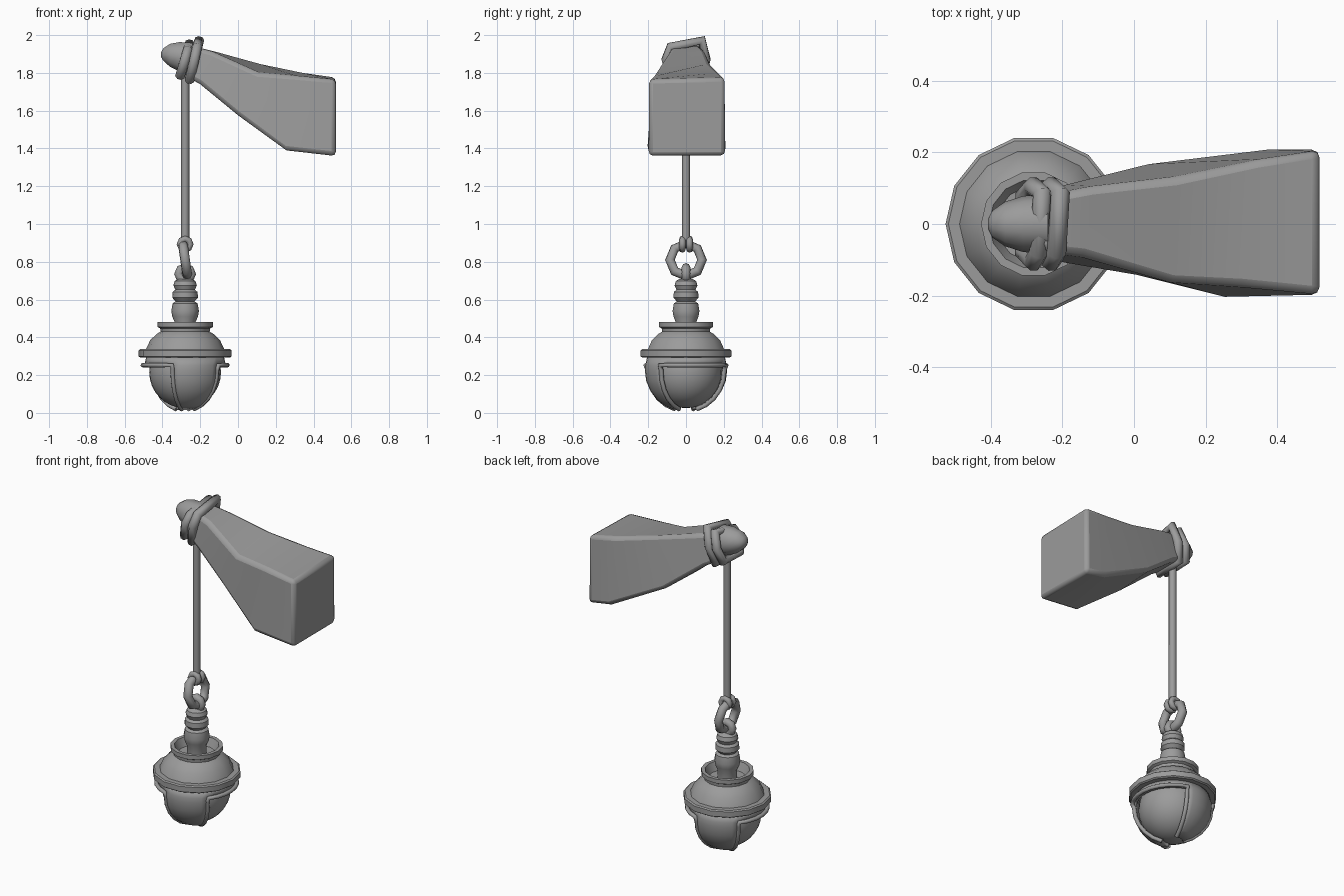
import bpy, bmesh
from math import sin, cos, pi, radians
from mathutils import Vector

cube = bpy.data.objects.get("Cube")
if cube:
    bpy.data.objects.remove(cube, do_unlink=True)

mat = bpy.data.materials.new("dull_grey")
mat.use_nodes = True
grey = (0.33, 0.33, 0.33, 1)
mat.diffuse_color = grey
mat.node_tree.nodes["Principled BSDF"].inputs["Base Color"].default_value = grey

LX = -0.28  # x of the hanging axis


def finish(name, bm, angle=35, fix=True):
    if fix:
        bmesh.ops.recalc_face_normals(bm, faces=bm.faces[:])
    me = bpy.data.meshes.new(name)
    bm.to_mesh(me)
    bm.free()
    ob = bpy.data.objects.new(name, me)
    bpy.context.collection.objects.link(ob)
    me.materials.append(mat)
    bpy.ops.object.select_all(action='DESELECT')
    ob.select_set(True)
    bpy.context.view_layer.objects.active = ob
    bpy.ops.object.shade_smooth_by_angle(angle=radians(angle))
    return ob


def loft(name, rings, angle=35):
    """Skin a list of equal-length point rings and cap both ends."""
    bm = bmesh.new()
    rows = [[bm.verts.new(p) for p in r] for r in rings]
    n = len(rows[0])
    for a, b in zip(rows, rows[1:]):
        for i in range(n):
            bm.faces.new((a[i], a[(i + 1) % n], b[(i + 1) % n], b[i]))
    bm.faces.new(rows[0])
    bm.faces.new(rows[-1])
    return finish(name, bm, angle)


def lathe(name, profile, n):
    return loft(name, [[(LX + r * cos(2 * pi * i / n), r * sin(2 * pi * i / n), z)
                        for i in range(n)] for r, z in profile])


def tube(name, pts, radius, closed=True):
    cu = bpy.data.curves.new(name, 'CURVE')
    cu.dimensions = '3D'
    cu.bevel_depth = radius
    cu.bevel_resolution = 2
    cu.use_fill_caps = True
    sp = cu.splines.new('POLY')
    sp.points.add(len(pts) - 1)
    for p, co in zip(sp.points, pts):
        p.co = (*co, 1)
    sp.use_cyclic_u = closed
    cu.materials.append(mat)
    ob = bpy.data.objects.new(name, cu)
    bpy.context.collection.objects.link(ob)
    return ob


# Beam: front top, front bottom, back bottom, back top corner of each section
beam = loft("beam", [
    [(-.27, -.075, 1.95), (-.29, -.085, 1.79), (-.29, .085, 1.79), (-.27, .075, 1.95)],
    [(-.14, -.09, 1.915), (-.2, -.11, 1.74), (-.2, .11, 1.74), (-.11, .105, 1.91)],
    [(.11, -.165, 1.8), (0, -.14, 1.575), (.035, .17, 1.56), (.12, .13, 1.85)],
    [(.3, -.175, 1.785), (.25, -.205, 1.39), (.38, .21, 1.385), (.35, .18, 1.8)],
    [(.518, -.197, 1.765), (.518, -.197, 1.36), (.518, .207, 1.36), (.518, .207, 1.775)],
])
bev = beam.modifiers.new("soft_edges", 'BEVEL')
bev.width = 0.022
bev.segments = 2
bev.limit_method = 'ANGLE'
bev.angle_limit = radians(35)

# Rounded beam tip
loft("beam_tip", [[(x, ry * cos(pi * i / 5), zc + rz * sin(pi * i / 5)) for i in range(10)]
                  for x, zc, ry, rz in [(-.24, 1.875, .085, .088), (-.31, 1.885, .078, .082),
                                        (-.36, 1.893, .062, .064), (-.395, 1.897, .038, .035),
                                        (-.407, 1.897, .015, .014)]], 60)

# Two slanted turns of rope around the neck
for k, name in enumerate(("rope_wrap_outer", "rope_wrap_inner")):
    pts = []
    for y, z in [(.085, 1.955), (.105, 1.87), (.08, 1.79), (-.08, 1.785), (-.105, 1.87), (-.08, 1.92)]:
        x = -.305 + (z - 1.79) * .3 + k * .05
        pts.append((x, y, z + k * (.017 if z > 1.9 else -.022 if z < 1.8 else 0)))
    tube(name, pts, .027)

# Hanging rope and its two end loops
tube("hanging_rope", [(LX, 0, .91), (LX, 0, 1.8)], .022, False)


def ring_xz(name, y, z, r, thick):
    tube(name, [(LX + r * cos(pi * i / 4), y, z + r * sin(pi * i / 4)) for i in range(8)], thick)


for y, name in ((-.019, "rope_loop_front"), (.019, "rope_loop_back")):
    ring_xz(name, y, .893, .028, .017)

# Chain link and lantern eyelet
tube("chain_link", [(LX + .012 * sin(pi * i / 4 + pi), .085 * cos(pi * i / 4), .81 + .085 * sin(pi * i / 4))
                    for i in range(8)], .026)
ring_xz("lantern_eyelet", 0, .735, .035, .023)

# Stacked finial
lathe("finial", [(.035, .71), (.055, .698), (.062, .675), (.052, .652), (.066, .64), (.068, .61),
                 (.05, .59), (.066, .58), (.073, .54), (.068, .51), (.055, .48), (.055, .42)], 14)

# Cup, shoulder and flange
lathe("collar", [(.02, .425), (.105, .43), (.125, .48), (.147, .48), (.147, .455), (.132, .447),
                 (.13, .43), (.15, .418), (.185, .385), (.207, .337), (.238, .337), (.246, .331),
                 (.246, .299), (.238, .293), (.19, .293), (.02, .293)], 14)

# Globe inside the shell
bm = bmesh.new()
bmesh.ops.create_uvsphere(bm, u_segments=28, v_segments=16, radius=.19)
bmesh.ops.translate(bm, verts=bm.verts[:], vec=Vector((LX, 0, .215)))
finish("globe", bm, 60)

# Shell with two side windows, leaving a petal at front and back
CZ, MID, HALF, LIP = .225, 17, 55, 97


def on_shell(r, az, th):
    az, th = radians(az), radians(th)
    return (LX + r * sin(th) * cos(az), r * sin(th) * sin(az), CZ - r * cos(th))


bm = bmesh.new()
thetas = [15, 30, 45, 60, 75, 90, LIP, 110]
grid = [[bm.verts.new(on_shell(.209, MID + 5 + 10 * i, t)) for i in range(36)] for t in thetas]
for j in range(len(thetas) - 1):
    for i in range(36):
        off = (10 * (i + 1) + 90) % 180 - 90
        if abs(off) < HALF and thetas[j] < LIP:
            continue
        k = (i + 1) % 36
        bm.faces.new((grid[j][i], grid[j][k], grid[j + 1][k], grid[j + 1][i]))
bmesh.ops.delete(bm, geom=[v for v in bm.verts if not v.link_faces], context='VERTS')
shell = finish("shell", bm, 40, False)
sol = shell.modifiers.new("thickness", 'SOLIDIFY')
sol.thickness = .018
sol.offset = 0

# Raised rim around each window
for turn, name in ((0, "window_rim_left"), (180, "window_rim_right")):
    a, b = MID - HALF + turn, MID + HALF + turn
    path = [on_shell(.214, a, t) for t in range(16, 92, 15)]
    path += [on_shell(.226, a + (b - a) * i / 8, LIP) for i in range(9)]
    path += [on_shell(.214, b, t) for t in range(91, 15, -15)]
    tube(name, path, .012, False)
